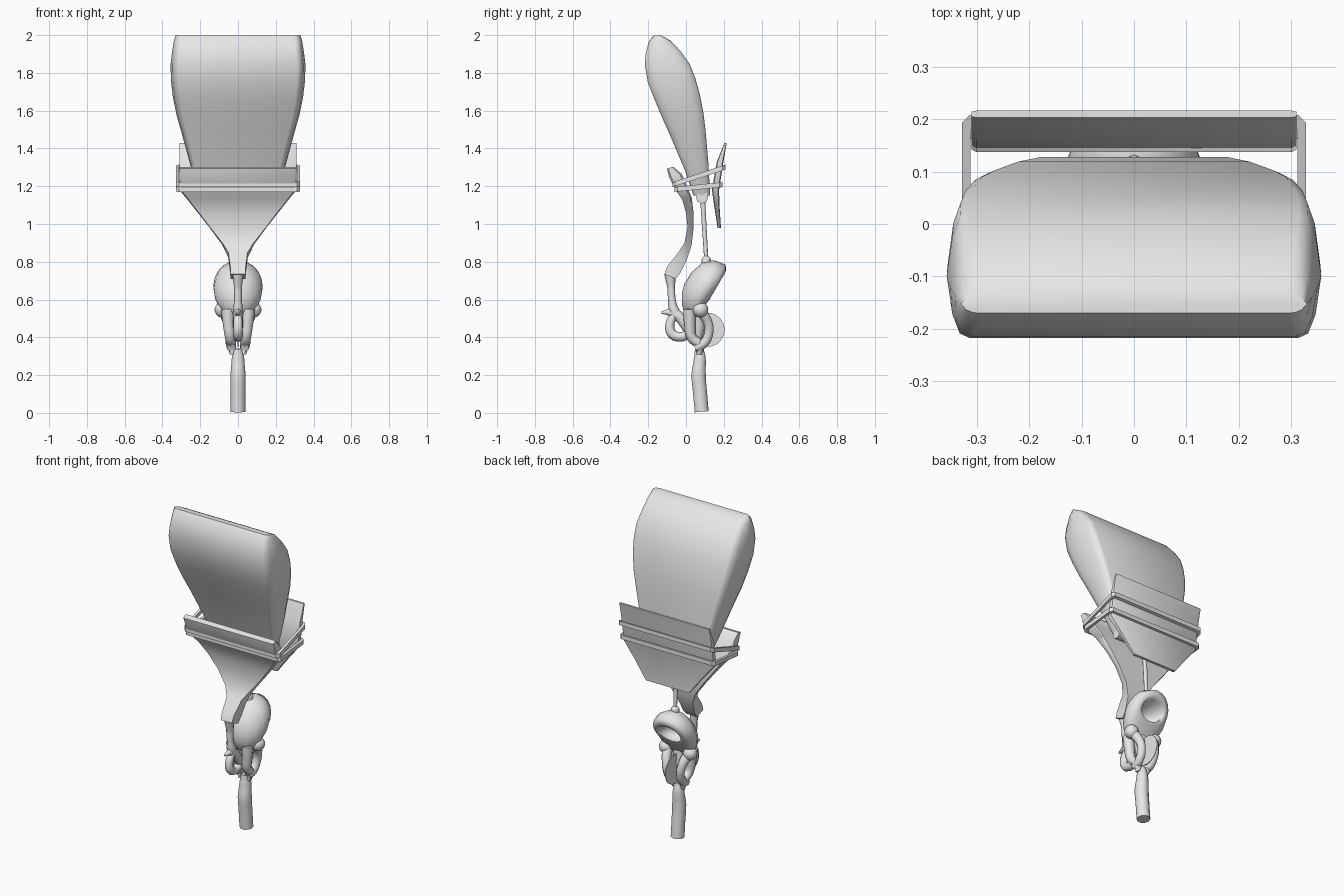
import bpy, bmesh, math
from mathutils import Vector

if "Cube" in bpy.data.objects:
    bpy.data.objects.remove(bpy.data.objects["Cube"])

grey = bpy.data.materials.new("plain_grey")
grey.diffuse_color = (0.8, 0.8, 0.8, 1)
grey.use_nodes = True
grey.node_tree.nodes["Principled BSDF"].inputs["Base Color"].default_value = grey.diffuse_color


def finish(ob, angle=40):
    """Give the part its colour and smooth shading with sharp edges kept."""
    ob.data.materials.clear()
    ob.data.materials.append(grey)
    bpy.ops.object.select_all(action='DESELECT')
    ob.select_set(True)
    bpy.context.view_layer.objects.active = ob
    bpy.ops.object.shade_smooth_by_angle(angle=math.radians(angle))
    return ob


def mesh_object(name, bm, angle=40):
    bmesh.ops.recalc_face_normals(bm, faces=bm.faces)
    me = bpy.data.meshes.new(name)
    bm.to_mesh(me)
    bm.free()
    ob = bpy.data.objects.new(name, me)
    bpy.context.collection.objects.link(ob)
    return finish(ob, angle)


def loft(name, rings, section, angle=40):
    """Rings are (y0, z0, y1, z1, half width); section is in unit (x, across)."""
    bm = bmesh.new()
    loops = []
    for y0, z0, y1, z1, w in rings:
        a, b = Vector((0, y0, z0)), Vector((0, y1, z1))
        mid, half = (a + b) / 2, (b - a) / 2
        loops.append([bm.verts.new(mid + half * v + Vector((u * w, 0, 0)))
                      for u, v in section])
    n = len(section)
    for p, q in zip(loops, loops[1:]):
        for i in range(n):
            j = (i + 1) % n
            bm.faces.new((p[i], p[j], q[j], q[i]))
    bm.faces.new(loops[0])
    bm.faces.new(loops[-1])
    return mesh_object(name, bm, angle)


def tube(name, points, sides=2, angle=50):
    """Tapered tube through (x, y, z, radius) points."""
    cu = bpy.data.curves.new(name, 'CURVE')
    cu.dimensions = '3D'
    cu.bevel_depth = 1
    cu.bevel_resolution = sides
    cu.resolution_u = 5
    cu.use_fill_caps = True
    sp = cu.splines.new('BEZIER')
    sp.bezier_points.add(len(points) - 1)
    for bp, (x, y, z, r) in zip(sp.bezier_points, points):
        bp.co = (x, y, z)
        bp.radius = r
        bp.handle_left_type = bp.handle_right_type = 'AUTO'
    ob = bpy.data.objects.new(name, cu)
    bpy.context.collection.objects.link(ob)
    bpy.ops.object.select_all(action='DESELECT')
    ob.select_set(True)
    bpy.context.view_layer.objects.active = ob
    bpy.ops.object.convert(target='MESH')
    return finish(bpy.context.object, angle)


def band(name, y0, z0, y1, z1, height=0.026):
    """Rectangular strap loop, tilted from front to back."""
    bm = bmesh.new()
    rows = []
    for inset, dz in ((0, 0), (0, height), (0.016, height), (0.016, 0)):
        x, c = 0.328 - inset, 0.015
        ya, yb = y0 + inset, y1 - inset
        outline = [(-x + c, ya), (x - c, ya), (x, ya + c), (x, yb - c),
                   (x - c, yb), (-x + c, yb), (-x, yb - c), (-x, ya + c)]
        rows.append([bm.verts.new((px, py, z0 + dz + (z1 - z0) * (py - y0) / (y1 - y0)))
                     for px, py in outline])
    for k in range(4):
        p, q = rows[k], rows[(k + 1) % 4]
        for i in range(8):
            j = (i + 1) % 8
            bm.faces.new((p[i], p[j], q[j], q[i]))
    return mesh_object(name, bm, 30)


def mirrored(right):
    """Full section from its right side."""
    return right + [(-u, v) for u, v in reversed(right)]


# Large padded cushion
pad = mirrored([(0.88, -1), (0.93, -0.93), (0.97, -0.62), (1, 0),
                (0.97, 0.62), (0.93, 0.93), (0.88, 1)])
loft("cushion", [
    (-.17, 2.0, -.135, 2.0, .33), (-.197, 1.965, -.08, 1.97, .34),
    (-.214, 1.90, -.025, 1.91, .35), (-.217, 1.84, .02, 1.846, .357),
    (-.202, 1.75, .05, 1.77, .355), (-.167, 1.66, .073, 1.687, .345),
    (-.125, 1.56, .092, 1.59, .325), (-.087, 1.475, .103, 1.5, .30),
    (-.008, 1.29, .119, 1.316, .25), (.04, 1.15, .128, 1.15, .20)], pad, 50)

# Bar under the cushion
tube("lower_bar", [(-.2, .085, 1.14, .032), (.2, .085, 1.14, .032)])

# Front and back plates
slab = mirrored([(0.97, -1), (1, -0.7), (1, 0.7), (0.97, 1)])
loft("front_plate", [
    (-.1, 1.293, -.068, 1.303, .31), (-.09, 1.25, -.022, 1.265, .31),
    (-.055, 1.18, .005, 1.2, .31), (-.02, 1.13, .03, 1.14, .27),
    (0, 1.06, .04, 1.06, .213), (.008, .98, .04, .98, .15),
    (-.008, .90, .03, .89, .085), (-.04, .85, .008, .82, .052),
    (-.1, .775, -.03, .74, .042), (-.115, .735, -.055, .71, .04)], slab)
loft("back_plate", [
    (.203, 1.43, .216, 1.43, .31), (.163, 1.33, .2, 1.34, .31),
    (.137, 1.18, .175, 1.18, .31), (.15, 1.09, .178, 1.09, .235),
    (.167, .98, .185, .98, .15)], slab)

# Straps holding the plates
band("upper_strap", -.072, 1.195, .208, 1.288)
band("lower_strap", -.06, 1.17, .192, 1.195)

# Thin rod down to the head
tube("hanging_rod", [(0, .088, 1.13, .013), (0, .108, .8, .011)])
tube("rod_collar", [(0, .106, .83, .012), (0, .107, .815, .024), (0, .108, .78, .026)])

# Hollow head, open at the back
circle = [(math.cos(i * math.pi / 10), math.sin(i * math.pi / 10)) for i in range(20)]
loft("head", [
    (.06, .64, .065, .68, .02), (.08, .61, .1, .72, .07),
    (.135, .62, .19, .73, .075), (.125, .60, .212, .75, .09),
    (.10, .57, .21, .785, .114), (.08, .53, .15, .808, .131),
    (.055, .50, .09, .798, .127), (.025, .50, .03, .745, .104),
    (-.005, .525, -.008, .685, .066), (-.022, .575, -.022, .635, .025)], circle, 80)

# Eyes, jaw tubes and body loops on both sides
for side, s in (("left", -1), ("right", 1)):
    bpy.ops.mesh.primitive_uv_sphere_add(segments=16, ring_count=10, radius=.041,
                                         location=(s * .083, .077, .546))
    bpy.context.object.name = side + "_eye"
    finish(bpy.context.object, 60)
    tube(side + "_front_jaw", [(s * .055, .02, .55, .035), (s * .05, .02, .47, .03),
                               (s * .042, .03, .40, .027), (s * .035, .07, .36, .026),
                               (s * .028, .07, .31, .014)])
    tube(side + "_back_jaw", [(s * .07, .085, .53, .03), (s * .055, .115, .48, .026),
                              (s * .045, .12, .42, .025), (s * .04, .09, .365, .026),
                              (s * .035, .05, .345, .024)])
tube("throat", [(0, .05, .54, .045), (0, .065, .46, .035), (0, .06, .38, .02)])

# Thin upright disc behind the jaw
bpy.ops.mesh.primitive_cylinder_add(vertices=32, radius=.09, depth=.004,
                                    location=(0, .114, .44),
                                    rotation=(0, math.pi / 2, 0))
bpy.context.object.name = "thin_disc"
finish(bpy.context.object, 30)

# Lower leg
tube("leg", [(0, .07, .34, .024), (0, .073, .29, .033), (0, .067, .2, .04),
             (0, .075, .1, .039), (0, .083, .006, .039)], 3)

# Front arm hanging from the plate, with its claw loop
tube("arm", [(0, -.085, .735, .03), (0, -.078, .66, .02), (0, -.075, .6, .02),
             (0, -.062, .54, .027), (0, -.04, .51, .024)])
tube("claw_hook", [(0, -.13, .53, .006), (0, -.09, .532, .018), (0, -.05, .52, .028),
                   (0, -.01, .475, .027), (0, .015, .43, .024)])
tube("claw_loop", [(0, -.06, .52, .022), (0, -.085, .47, .024), (0, -.075, .42, .026),
                   (0, -.03, .402, .025), (0, .02, .42, .024)])
